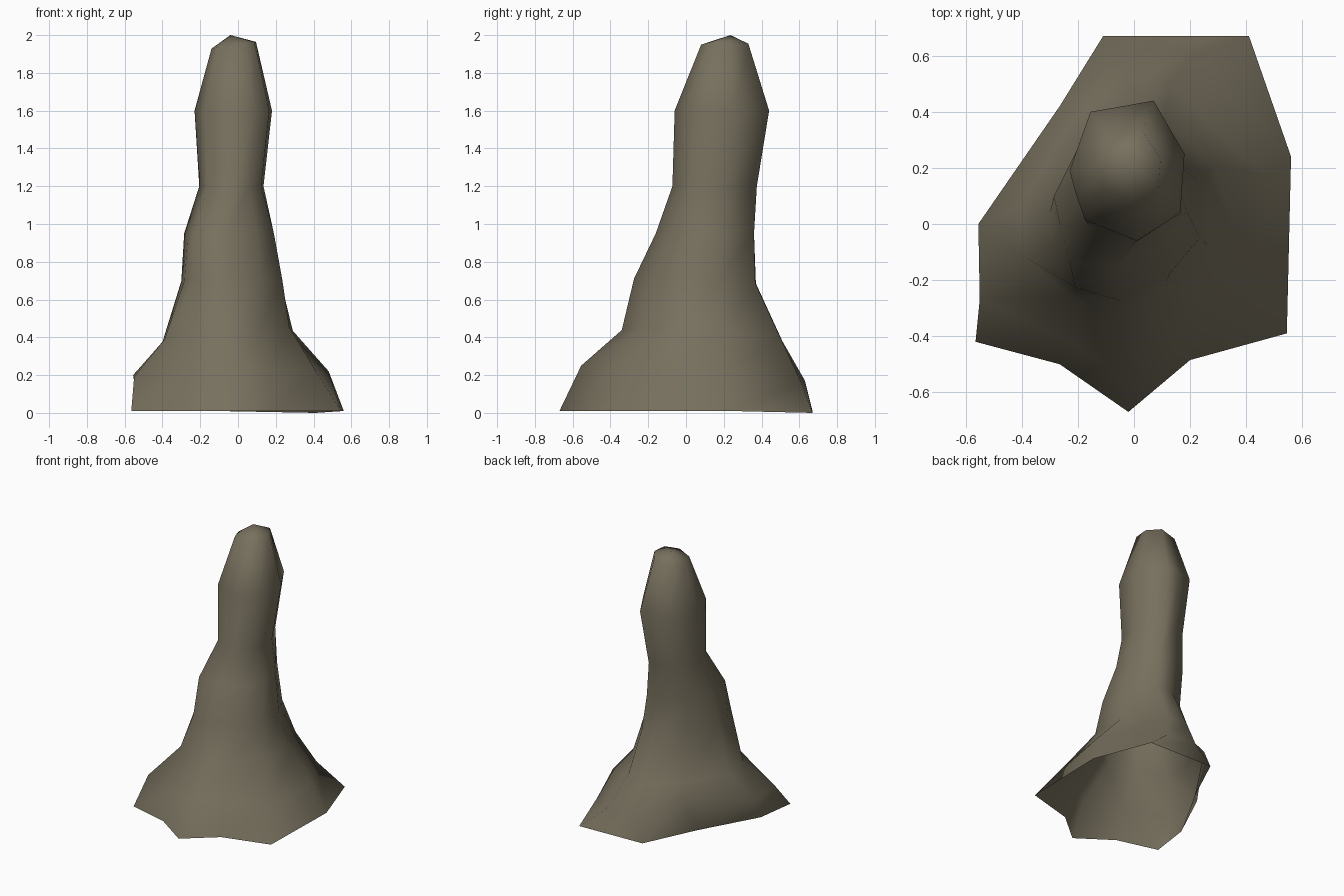
import bpy, bmesh
from mathutils import Vector

if "Cube" in bpy.data.objects:
    bpy.data.objects.remove(bpy.data.objects["Cube"])

# Key outlines, counter-clockwise from the right side
BASE = [(.56, .24), (.41, .67), (-.11, .67), (-.29, .29), (-.525, -.13),
        (-.565, -.42), (-.265, -.5), (-.02, -.67), (.2, -.485), (.545, -.39)]
SKIRT = [(.48, .17), (.22, .61), (-.01, .63), (-.265, .42), (-.555, 0),
         (-.55, -.27), (-.25, -.41), (-.02, -.555), (.17, -.4), (.42, -.24)]
WAIST = [(.17, .2), (.07, .36), (-.05, .36), (-.2, .27), (-.285, .1),
         (-.265, 0), (-.23, -.13), (-.07, -.16), (.1, -.08), (.19, .04)]
HEAD = [(.18, .25), (.07, .44), (-.04, .42), (-.155, .40), (-.23, .19),
        (-.205, .1), (-.175, .015), (.01, -.06), (.09, -.01), (.165, .04)]
SKIRT_Z = [.22, .16, .17, .29, .2, .19, .2, .25, .23, .21]


def fit(points, x0, x1, y0, y1):
    """Stretch an outline to fill the given box."""
    xs, ys = zip(*points)
    return [(x0 + (x - min(xs)) / (max(xs) - min(xs)) * (x1 - x0),
             y0 + (y - min(ys)) / (max(ys) - min(ys)) * (y1 - y0)) for x, y in points]


def blend(a, b, t):
    """Outline between two others."""
    return [tuple(Vector(p).lerp(Vector(q), t)) for p, q in zip(a, b)]


# Rings: height, tilt along x and y, outline
rings = [(.01, 0, 0, BASE), (.2, 0, 0, SKIRT),
         (.42, .1, -.07, fit(blend(SKIRT, WAIST, .5), -.4, .29, -.34, .51)),
         (.70, 0, -.04, fit(blend(SKIRT, WAIST, .85), -.3, .235, -.275, .37)),
         (.95, 0, 0, WAIST),
         (1.2, 0, 0, fit(HEAD, -.205, .135, -.072, .375)),
         (1.6, 0, 0, HEAD),
         (1.95, .15, 0, fit(HEAD, -.14, .095, .08, .33))]

# Rock spire: stacked rings closed by a tip, open underneath
bm = bmesh.new()
loops = [[bm.verts.new((x, y, z + tx * x + ty * y)) for x, y in pts]
         for z, tx, ty, pts in rings]
loops[0][1].co.z = 0
for v, z in zip(loops[1], SKIRT_Z):
    v.co.z = z
n = len(BASE)
for low, high in zip(loops, loops[1:]):
    for i in range(n):
        j = (i + 1) % n
        bm.faces.new((low[i], low[j], high[j], high[i]))
tip = bm.verts.new((-.04, .235, 2))
for i in range(n):
    bm.faces.new((loops[-1][i], loops[-1][(i + 1) % n], tip))
for f in bm.faces:
    f.smooth = True

mesh = bpy.data.meshes.new("rock_spire")
bm.to_mesh(mesh)
bm.free()
stone = bpy.data.materials.new("grey brown stone")
stone.diffuse_color = (.185, .163, .112, 1)
stone.use_nodes = True
stone.node_tree.nodes["Principled BSDF"].inputs["Base Color"].default_value = stone.diffuse_color
mesh.materials.append(stone)
bpy.context.collection.objects.link(bpy.data.objects.new("rock_spire", mesh))
